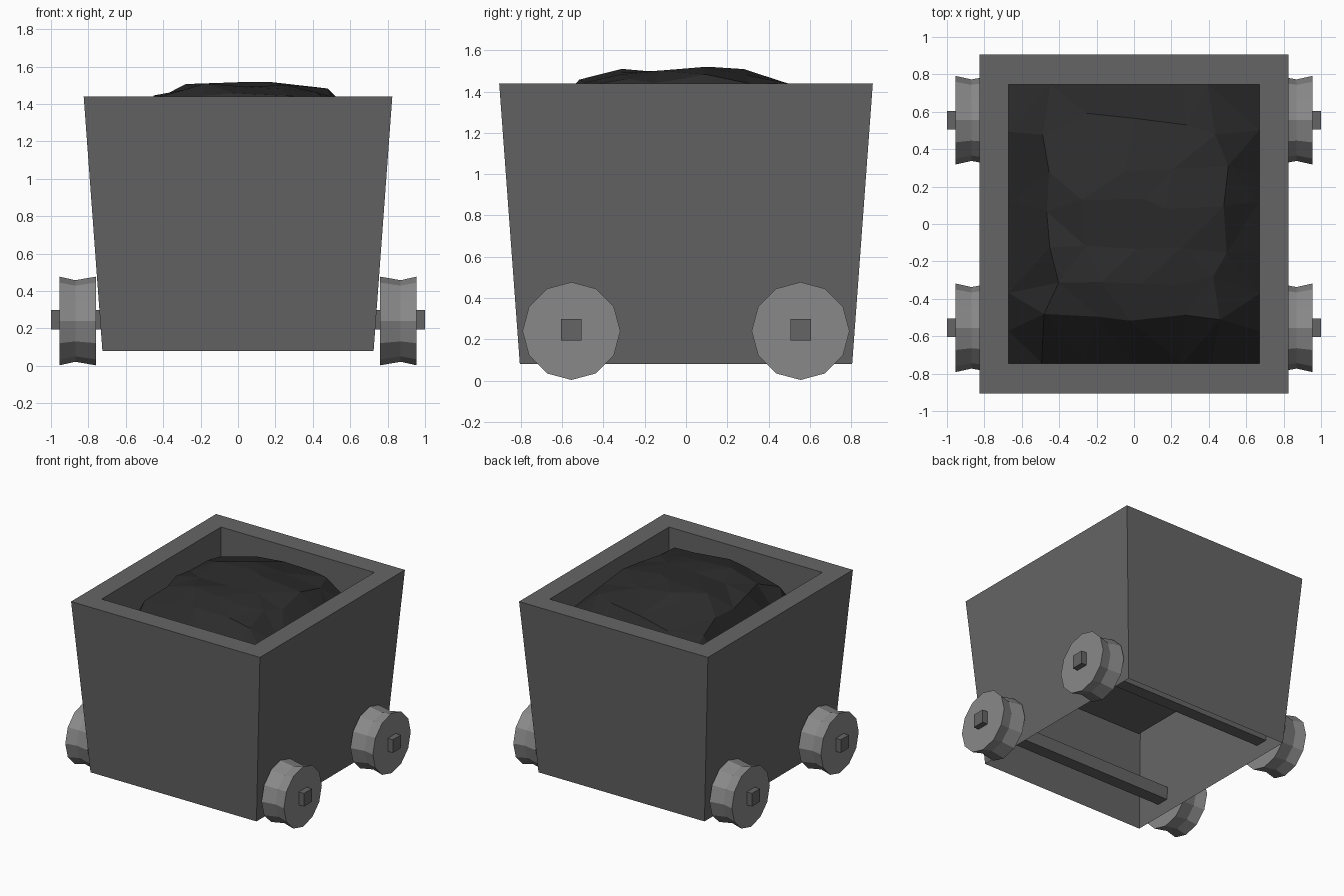
import bpy, bmesh, math, random
from mathutils import Matrix

if "Cube" in bpy.data.objects:
    bpy.data.objects.remove(bpy.data.objects["Cube"])

random.seed(4)


def material(name, value):
    m = bpy.data.materials.new(name)
    m.diffuse_color = (value, value, value, 1)
    m.use_nodes = True
    m.node_tree.nodes["Principled BSDF"].inputs["Base Color"].default_value = m.diffuse_color
    return m


IRON = material("dark_iron", 0.13)
STEEL = material("wheel_steel", 0.25)
COAL = material("coal", 0.025)


def make_object(name, bm, mat):
    mesh = bpy.data.meshes.new(name)
    bm.to_mesh(mesh)
    bm.free()
    mesh.materials.append(mat)
    obj = bpy.data.objects.new(name, mesh)
    bpy.context.collection.objects.link(obj)
    return obj


def loft(bm, loops):
    """Bridge successive vertex loops and return them."""
    rings = [[bm.verts.new(p) for p in loop] for loop in loops]
    for a, b in zip(rings, rings[1:]):
        n = len(a)
        for i in range(n):
            bm.faces.new((a[i], a[(i + 1) % n], b[(i + 1) % n], b[i]))
    return rings


def rect(x, y, z):
    return [(-x, -y, z), (x, -y, z), (x, y, z), (-x, y, z)]


# Tapered bucket: open skirt, rim, straight inner walls and raised floor
bm = bmesh.new()
rings = loft(bm, [rect(0.725, 0.805, 0.08), rect(0.825, 0.905, 1.44),
                  rect(0.67, 0.745, 1.44), rect(0.67, 0.745, 0.82)])
bm.faces.new(rings[-1])
make_object("cart_bucket", bm, IRON)

# Coal heap: irregular faceted mound filling the bucket opening
bm = bmesh.new()
bmesh.ops.create_grid(bm, x_segments=6, y_segments=7, size=1)
for v in bm.verts:
    x, y = v.co.x * 0.67, v.co.y * 0.745
    if abs(v.co.x) < 0.99:
        x += random.uniform(-0.06, 0.06)
    if abs(v.co.y) < 0.99:
        y += random.uniform(-0.06, 0.06)
    drop = 0.32 * (abs((x - 0.05) / 0.67) ** 5 + abs(y / 0.745) ** 5)
    z = 1.505 - drop + random.uniform(-0.025, 0.015)
    v.co = (x, y, max(z, 0.84))
bmesh.ops.triangulate(bm, faces=bm.faces[:])
make_object("coal_heap", bm, COAL)

# Axles: square bars running right across the cart
for end, y in (("front", -0.555), ("back", 0.555)):
    bm = bmesh.new()
    bmesh.ops.create_cube(bm, size=1, matrix=Matrix.Translation((0, y, 0.246))
                          @ Matrix.Diagonal((2.0, 0.10, 0.104, 1)))
    make_object(end + "_axle", bm, IRON)

    # Wheels: twelve-sided discs with a shallow grooved tread
    for side, s in (("left", -1), ("right", 1)):
        bm = bmesh.new()
        loops = []
        for x, r in ((0.76, 0.237), (0.87, 0.218), (0.955, 0.237)):
            loops.append([(s * x, y + r * math.cos(i * math.pi / 6),
                           0.24 + r * math.sin(i * math.pi / 6)) for i in range(12)])
        rings = loft(bm, loops)
        bm.faces.new(rings[0])
        bm.faces.new(rings[-1])
        bmesh.ops.recalc_face_normals(bm, faces=bm.faces[:])
        make_object(f"{end}_{side}_wheel", bm, STEEL)
